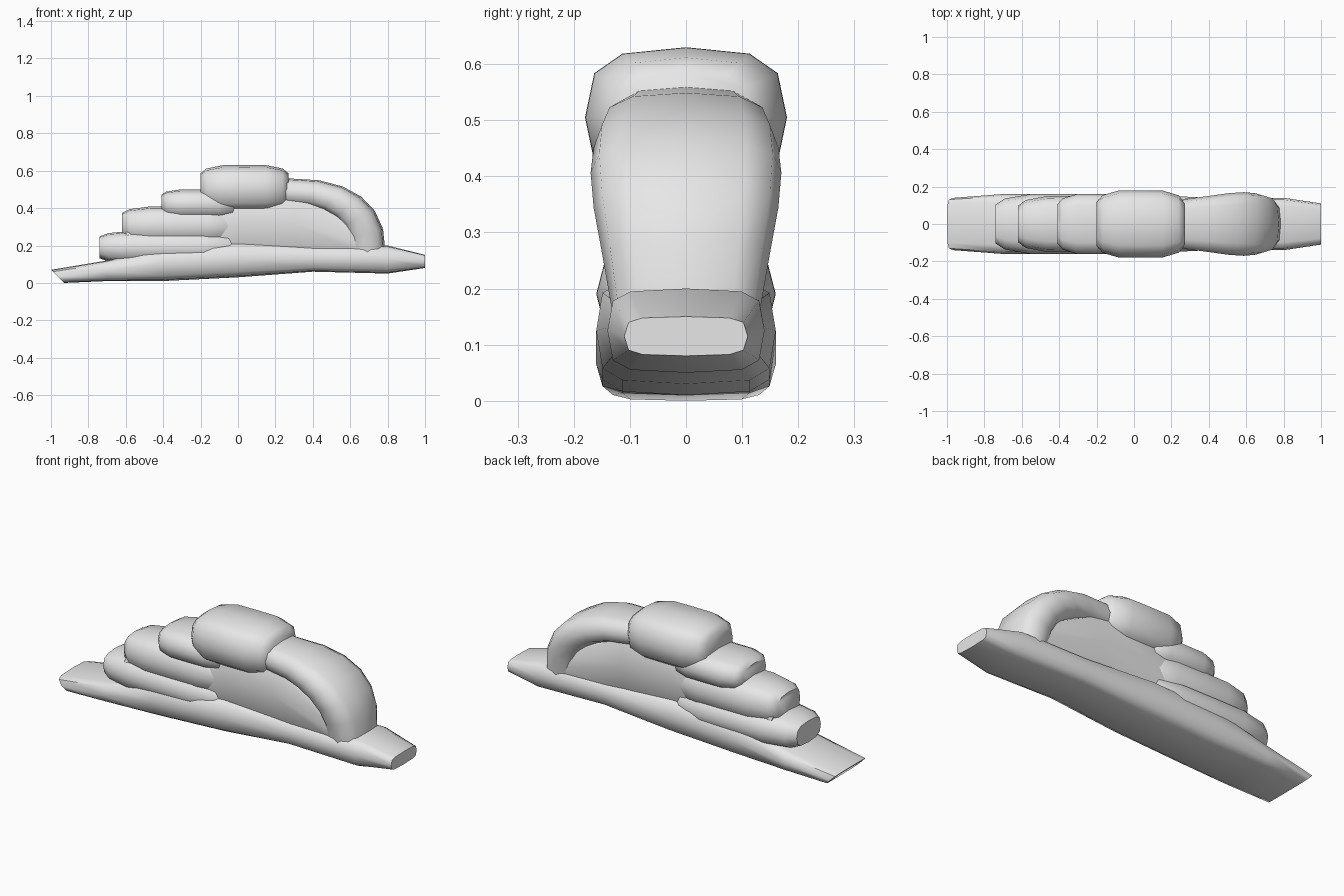
import bpy
import bmesh
from math import cos, sin, pi, tau, copysign, radians

cube = bpy.data.objects.get("Cube")
if cube:
    bpy.data.objects.remove(cube)

SIDES = 12
GREY = (0.8, 0.8, 0.8, 1)
grey = bpy.data.materials.new("plain_grey")
grey.use_nodes = True
grey.diffuse_color = GREY
grey.node_tree.nodes["Principled BSDF"].inputs["Base Color"].default_value = GREY


def soft(value, power):
    """Superellipse rounding of a sine or cosine."""
    return copysign(abs(value) ** (2 / power), value)


def section(bm, lower, upper, width, power):
    """Rounded ring spanning a lower and an upper point of the side outline."""
    ring = []
    for i in range(SIDES):
        angle = tau * i / SIDES
        rise = (soft(sin(angle), power) + 1) / 2
        x = lower[0] + (upper[0] - lower[0]) * rise
        z = lower[1] + (upper[1] - lower[1]) * rise
        ring.append(bm.verts.new((x, width * soft(cos(angle), power), z)))
    return ring


def loft(name, stations, power=3):
    """Skin a row of (lower point, upper point, half width) stations."""
    bm = bmesh.new()
    rings = [section(bm, *station, power) for station in stations]
    for near, far in zip(rings, rings[1:]):
        for i in range(SIDES):
            j = (i + 1) % SIDES
            bm.faces.new((near[i], near[j], far[j], far[i]))
    bm.faces.new(rings[0])
    bm.faces.new(rings[-1])
    bmesh.ops.recalc_face_normals(bm, faces=bm.faces)
    mesh = bpy.data.meshes.new(name)
    bm.to_mesh(mesh)
    bm.free()
    mesh.materials.append(grey)
    part = bpy.data.objects.new(name, mesh)
    bpy.context.collection.objects.link(part)
    bpy.ops.object.select_all(action="DESELECT")
    part.select_set(True)
    bpy.context.view_layer.objects.active = part
    bpy.ops.object.shade_smooth_by_angle(angle=radians(55))


def puff(name, left, right, low, high, width, taper=0.35, steps=6):
    """Blunt-ended puff, full in the middle and pinched towards both ends."""
    stations = []
    middle = (low + high) / 2
    for i in range(steps + 1):
        along = -cos(pi * i / steps)
        size = 1 - taper * along ** steps
        x = (left + right + (right - left) * along) / 2
        half = (high - low) / 2 * size
        stations.append(((x, middle - half), (x, middle + half), width * size))
    loft(name, stations)


def arch(name, x, z, reach, rise, inner, steps=6):
    """Thick quarter arch that swells halfway along its sweep."""
    stations = []
    for i in range(steps + 1):
        angle = pi / 2 * (1 - i / steps)
        across = reach * soft(cos(angle), 2.5)
        up = rise * soft(sin(angle), 2.5)
        width = 0.13 + 0.04 * sin(2 * angle)
        stations.append(((x + inner * across, z + inner * up),
                         (x + across, z + up), width))
    loft(name, stations)


# Long low roll along the bottom, with an overhanging tip
base_outline = [
    (-0.7, 0.01, 0.12, 0.16),
    (-0.4, 0.01, 0.2, 0.16),
    (0, 0.03, 0.22, 0.16),
    (0.4, 0.06, 0.2, 0.14),
    (0.8, 0.05, 0.2, 0.14),
    (1, 0.08, 0.15, 0.11),
]
base_tip = ((-0.93, 0), (-1, 0.07), 0.14)
loft("cloud_base", [base_tip] + [((x, low), (x, high), width)
                                 for x, low, high, width in base_outline], power=4)

# Recessed middle that joins the puffs
core_outline = [(-0.6, 0.3), (0, 0.54), (0.3, 0.54), (0.7, 0.3)]
loft("cloud_core", [((x, 0.1), (x, top), 0.13) for x, top in core_outline])

# Stepped puffs climbing from the right end
puff("lower_step_puff", -0.74, 0, 0.1, 0.28, 0.16)
puff("middle_step_puff", -0.62, 0, 0.2, 0.41, 0.15)
puff("upper_step_puff", -0.41, 0, 0.34, 0.5, 0.16)

# Big rounded crown
puff("crown_puff", -0.2, 0.27, 0.38, 0.63, 0.18)

# Arched puff sweeping down to the left end
arch("arched_puff", 0.25, 0.15, 0.54, 0.41, 0.65)
